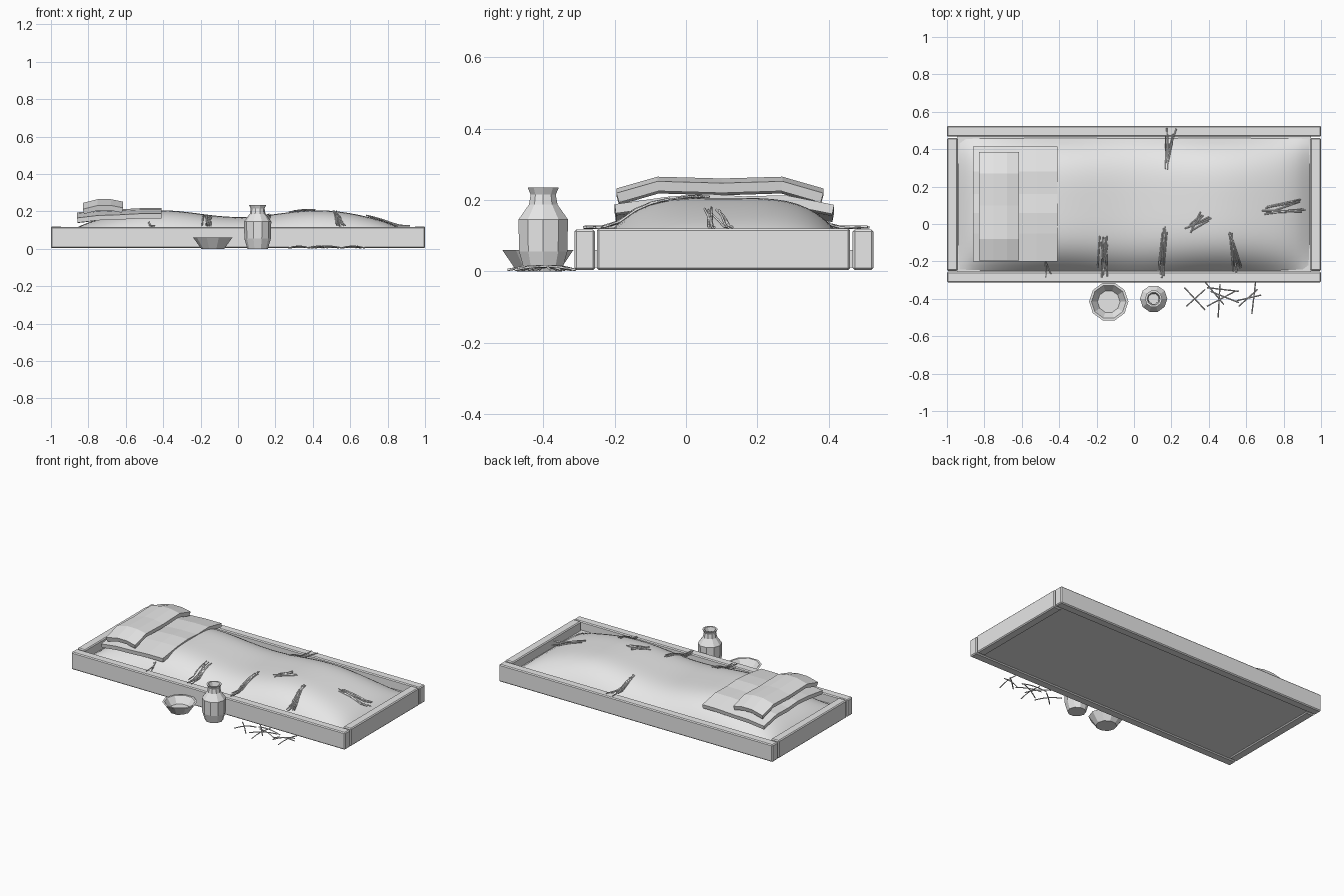
import bpy, bmesh, math, random
from mathutils import Vector

random.seed(4)
cube = bpy.data.objects.get("Cube")
if cube:
    bpy.data.objects.remove(cube)

grey = bpy.data.materials.new("plain_grey")
grey.use_nodes = True
grey.diffuse_color = (0.8, 0.8, 0.8, 1)
grey.node_tree.nodes["Principled BSDF"].inputs["Base Color"].default_value = (0.8, 0.8, 0.8, 1)


def add(name, data):
    ob = bpy.data.objects.new(name, data)
    bpy.context.collection.objects.link(ob)
    data.materials.append(grey)
    return ob


def mesh_object(name, bm, smooth=False):
    bmesh.ops.recalc_face_normals(bm, faces=bm.faces)
    for f in bm.faces:
        f.smooth = smooth
    me = bpy.data.meshes.new(name)
    bm.to_mesh(me)
    bm.free()
    return add(name, me)


def board(name, lo, hi, bevel=0.006):
    bm = bmesh.new()
    bmesh.ops.create_cube(bm, size=1)
    for v in bm.verts:
        v.co = [l + (c + 0.5) * (h - l) for c, l, h in zip(v.co, lo, hi)]
    ob = mesh_object(name, bm)
    if bevel:
        mod = ob.modifiers.new("soft_edge", "BEVEL")
        mod.width = bevel
        mod.segments = 1
    return ob


def sheet(name, xs, ys, height, smooth=False):
    """Open grid surface over the given stations."""
    bm = bmesh.new()
    rows = [[bm.verts.new((x, y, height(x, y))) for x in xs] for y in ys]
    for a, b in zip(rows, rows[1:]):
        for i in range(len(xs) - 1):
            bm.faces.new((a[i], a[i + 1], b[i + 1], b[i]))
    return mesh_object(name, bm, smooth)


def lathe(name, centre, profile, sides=10):
    bm = bmesh.new()
    rings = [[bm.verts.new((centre[0] + r * math.cos(math.tau * i / sides),
                            centre[1] + r * math.sin(math.tau * i / sides), z))
              for i in range(sides)] for r, z in profile]
    for a, b in zip(rings, rings[1:]):
        for i in range(sides):
            j = (i + 1) % sides
            bm.faces.new((a[i], a[j], b[j], b[i]))
    bm.faces.new(rings[0])
    bm.faces.new(rings[-1])
    return mesh_object(name, bm)


def between(t, table):
    """Linear interpolation through (position, value) pairs."""
    for (a, va), (b, vb) in zip(table, table[1:]):
        if t <= b:
            return va + (vb - va) * (t - a) / (b - a)
    return table[-1][1]


def steps(a, b, n):
    return [a + (b - a) * i / n for i in range(n + 1)]


# Frame
for side, y0 in (("front", -0.313), ("back", 0.467)):
    board(side + "_rail", (-1, y0, 0.003), (1, y0 + 0.058, 0.117))
for side, x0 in (("right", -1), ("left", 0.942)):
    board(side + "_end_board", (x0, -0.25, 0.003), (x0 + 0.058, 0.46, 0.12))
board("bottom_board", (-0.945, -0.258, 0.01), (0.945, 0.47, 0.06), 0)


# Mattress, a lumpy dome
def mattress_z(x, y):
    u = min(1, abs(x) / 0.94)
    v = min(1, abs(y - 0.105) / 0.355)
    crown = 0.188 + 0.018 * math.cos(math.tau * (x - 0.43) / 0.85)
    return 0.058 + (crown - 0.058) * (1 - u ** 8) * (1 - v ** 4)


sheet("mattress", steps(-0.94, 0.94, 48), steps(-0.25, 0.46, 24), mattress_z, True)


# Folded blanket and pillow pad
def pad(name, x_table, y_table, thickness):
    ob = sheet(name, [p[0] for p in x_table], [p[0] for p in y_table],
               lambda x, y: between(x, x_table) + between(y, y_table))
    mod = ob.modifiers.new("thickness", "SOLIDIFY")
    mod.thickness = thickness
    mod.offset = -1
    return ob


pad("folded_blanket",
    [(-0.86, 0.19), (-0.75, 0.203), (-0.63, 0.207), (-0.52, 0.213), (-0.41, 0.213)],
    [(-0.2, -0.025), (-0.05, -0.004), (0.06, 0.004), (0.16, -0.003), (0.28, 0.0), (0.415, -0.027)], 0.026)
pad("pillow_pad",
    [(-0.83, 0.245), (-0.75, 0.265), (-0.68, 0.265), (-0.615, 0.252)],
    [(-0.195, -0.033), (-0.08, 0), (0.1, -0.005), (0.27, 0), (0.385, -0.033)], 0.028)

# Jar and bowl
lathe("jar", (0.105, -0.4),
      [(0.055, 0), (0.071, 0.055), (0.073, 0.145), (0.042, 0.187), (0.037, 0.215),
       (0.046, 0.235), (0.035, 0.235), (0.028, 0.21), (0.03, 0.18)])
lathe("bowl", (-0.135, -0.415),
      [(0.062, 0), (0.105, 0.06), (0.092, 0.06), (0.06, 0.016)])


# Loose straw
def straw(name, points):
    cu = bpy.data.curves.new(name, "CURVE")
    cu.dimensions = "3D"
    cu.bevel_depth = 0.0035
    cu.bevel_resolution = 0
    cu.use_fill_caps = True
    sp = cu.splines.new("POLY")
    sp.points.add(len(points) - 1)
    for p, co in zip(sp.points, points):
        p.co = (*co, 1)
    return add(name, cu)


def draped(name, start, end, spread, count):
    """A loose bundle lying over the mattress and rails."""
    a, b = Vector(start), Vector(end)
    side = Vector((-(b - a).y, (b - a).x)).normalized()
    for k in range(count):
        near = a + side * random.uniform(-spread, spread) * 0.6 + (b - a) * random.uniform(0, 0.25)
        far = b + side * random.uniform(-spread, spread) - (b - a) * random.uniform(0, 0.25)
        pts = []
        for t in steps(0, 1, 4):
            p = near.lerp(far, t)
            pts.append((p.x, p.y, max(mattress_z(p.x, p.y) + 0.004, 0.122) + 0.003 * k / count))
        straw(f"{name}_{k + 1}", pts)


draped("blanket_straw", (-0.465, -0.18), (-0.465, -0.29), 0.025, 2)
draped("front_straw", (-0.165, -0.06), (-0.17, -0.29), 0.045, 7)
draped("middle_straw", (0.17, 0.0), (0.135, -0.29), 0.022, 7)
draped("centre_straw", (0.28, -0.04), (0.4, 0.06), 0.035, 6)
draped("side_straw", (0.52, -0.04), (0.555, -0.26), 0.025, 6)
draped("foot_straw", (0.68, 0.07), (0.92, 0.1), 0.035, 9)
draped("back_straw", (0.185, 0.29), (0.2, 0.52), 0.03, 7)

# Straw fallen on the floor
fallen = [(0.27, -0.34, 0.38, -0.46), (0.38, -0.35, 0.28, -0.44), (0.46, -0.32, 0.45, -0.5),
          (0.38, -0.31, 0.48, -0.43), (0.39, -0.44, 0.54, -0.36), (0.39, -0.34, 0.56, -0.36),
          (0.41, -0.36, 0.56, -0.42), (0.55, -0.41, 0.68, -0.38), (0.65, -0.31, 0.63, -0.48),
          (0.56, -0.44, 0.66, -0.35)]
for i, (x0, y0, x1, y1) in enumerate(fallen):
    a, b = Vector((x0, y0)), Vector((x1, y1))
    straw(f"floor_straw_{i + 1}",
          [(*a.lerp(b, t), 0.004 + 0.04 * t * (1 - t)) for t in steps(0, 1, 4)])
